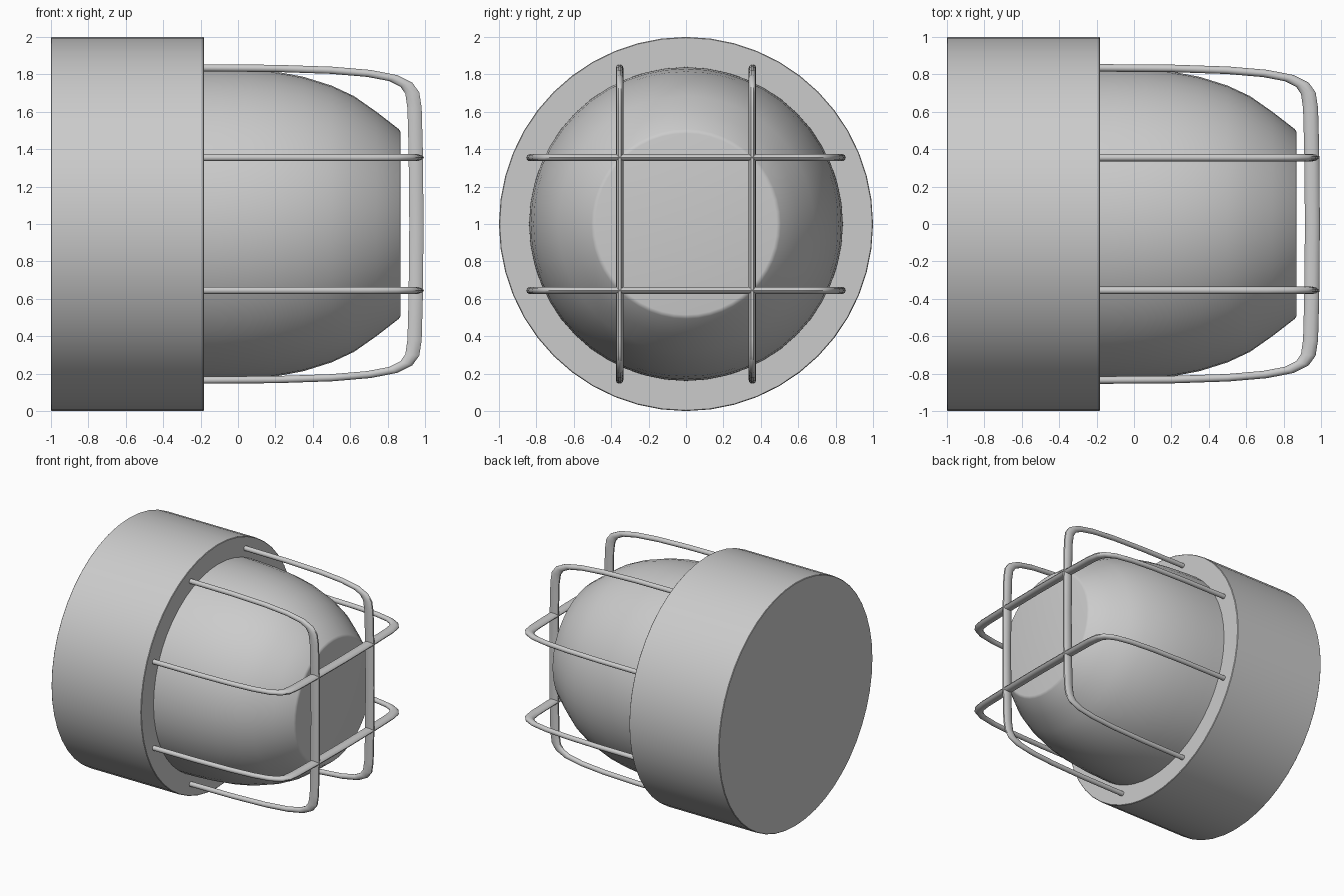
import bpy
import math

cube = bpy.data.objects.get("Cube")
if cube:
    bpy.data.objects.remove(cube, do_unlink=True)

grey = bpy.data.materials.new("plain grey")
grey.use_nodes = True
colour = (0.6, 0.6, 0.6, 1)
grey.diffuse_color = colour
grey.node_tree.nodes["Principled BSDF"].inputs["Base Color"].default_value = colour


def select_only(obj):
    bpy.ops.object.select_all(action="DESELECT")
    obj.select_set(True)
    bpy.context.view_layer.objects.active = obj


def finish(obj, angle):
    select_only(obj)
    obj.data.materials.clear()
    obj.data.materials.append(grey)
    bpy.ops.object.shade_smooth_by_angle(angle=math.radians(angle))


def lathe(name, profile, sides):
    """Spin (x, radius) points around the x axis, with flat end caps."""
    verts, faces = [], []
    for x, r in profile:
        for i in range(sides):
            a = 2 * math.pi * i / sides
            verts.append((x, r * math.cos(a), 1 + r * math.sin(a)))
    for k in range(len(profile) - 1):
        for i in range(sides):
            j = (i + 1) % sides
            a, b = k * sides, (k + 1) * sides
            faces.append((a + i, a + j, b + j, b + i))
    last = (len(profile) - 1) * sides
    faces.append(tuple(reversed(range(sides))))
    faces.append(tuple(range(last, last + sides)))
    mesh = bpy.data.meshes.new(name)
    mesh.from_pydata(verts, [], faces)
    obj = bpy.data.objects.new(name, mesh)
    bpy.context.collection.objects.link(obj)
    finish(obj, 30)
    return obj


# Round base and glass dome
lathe("base", [(-1, 0.996), (-0.996, 1), (-0.186, 1), (-0.182, 0.996)], 48)
lathe("dome", [(-0.3, 0.84), (-0.1, 0.838), (0.06, 0.83), (0.2, 0.815),
               (0.35, 0.787), (0.5, 0.74), (0.62, 0.684), (0.74, 0.6),
               (0.86, 0.507), (0.868, 0.495), (0.87, 0.485)], 48)

# Guard wires: round tubes stretched along x, so the front bars are oval
STRETCH = 2
half_path = [(-0.24, 0.835), (0.2, 0.832), (0.5, 0.822), (0.7, 0.805),
             (0.83, 0.78), (0.9, 0.745), (0.932, 0.7), (0.944, 0.62),
             (0.95, 0.4), (0.954, 0)]
path = half_path + [(x, -s) for x, s in reversed(half_path[:-1])]


def guard_wire(name, offset, upright):
    curve = bpy.data.curves.new(name, "CURVE")
    curve.dimensions = "3D"
    curve.bevel_depth = 0.02
    curve.bevel_resolution = 3
    curve.use_fill_caps = True
    spline = curve.splines.new("POLY")
    spline.points.add(len(path) - 1)
    for point, (x, s) in zip(spline.points, path):
        y, z = (offset, s) if upright else (s, offset)
        point.co = (x / STRETCH, y, z, 1)
    obj = bpy.data.objects.new(name, curve)
    bpy.context.collection.objects.link(obj)
    obj.location.z = 1
    obj.scale.x = STRETCH
    select_only(obj)
    bpy.ops.object.convert(target="MESH")
    obj = bpy.context.view_layer.objects.active
    bpy.ops.object.transform_apply(location=True, rotation=True, scale=True)
    finish(obj, 50)


for side, offset in (("left", 0.355), ("right", -0.355)):
    guard_wire("upright_wire_" + ("back" if offset > 0 else "front"), offset, True)
    guard_wire("level_wire_" + ("upper" if offset > 0 else "lower"), offset, False)
